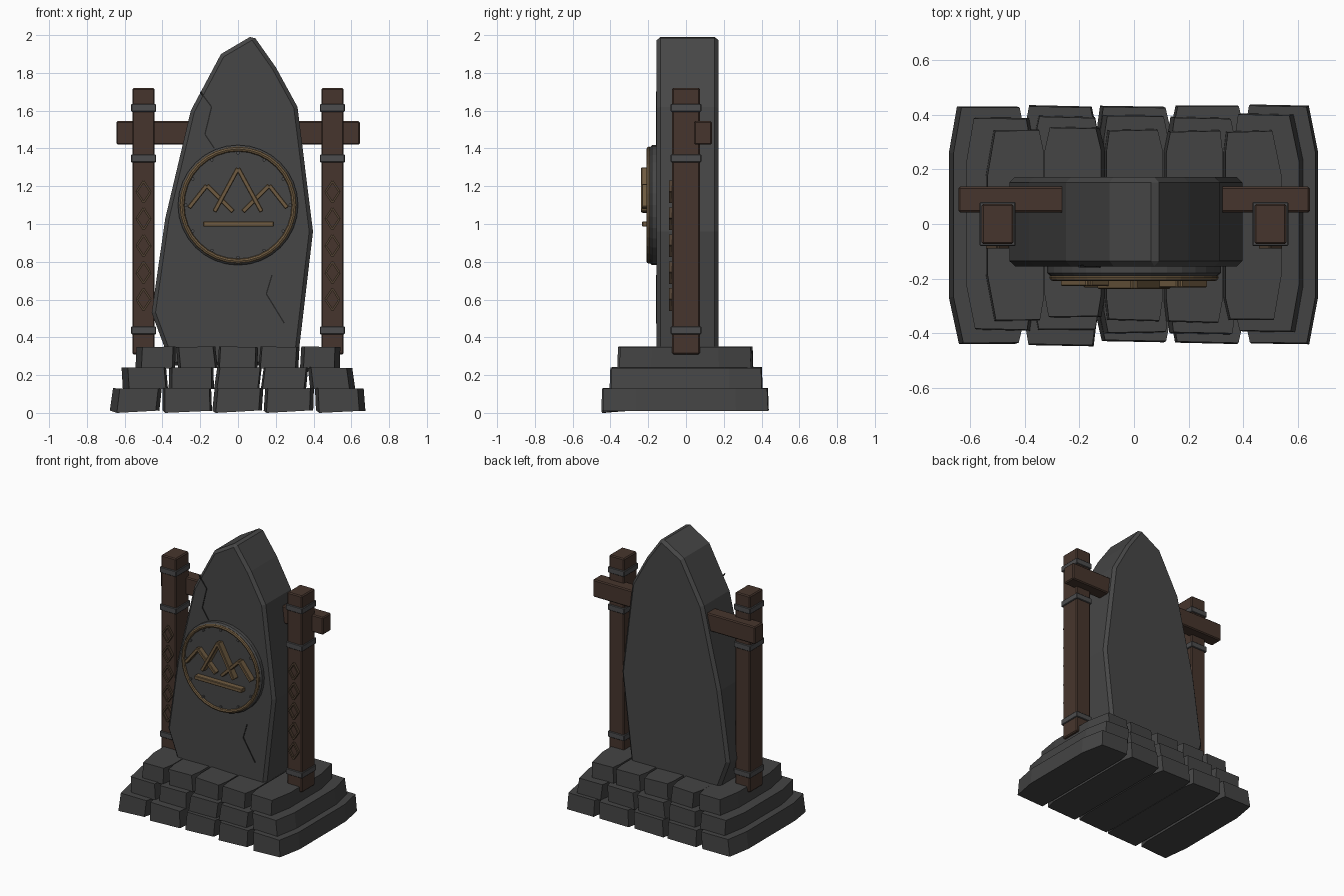
import bpy, bmesh, math, random
from mathutils import Vector

if "Cube" in bpy.data.objects:
    bpy.data.objects.remove(bpy.data.objects["Cube"])

random.seed(7)


def material(name, rgb):
    m = bpy.data.materials.new(name)
    m.diffuse_color = (*rgb, 1)
    m.use_nodes = True
    m.node_tree.nodes["Principled BSDF"].inputs["Base Color"].default_value = m.diffuse_color
    return m


STONE = material("slate_stone", (0.062, 0.062, 0.062))
BASE = material("base_stone", (0.058, 0.058, 0.058))
IRON = material("dark_iron", (0.072, 0.072, 0.074))
WOOD = material("dark_wood", (0.062, 0.036, 0.026))
CARVE = material("carved_trim", (0.078, 0.050, 0.031))
BRONZE = material("aged_bronze", (0.160, 0.105, 0.052))
CRACK = material("crack_shadow", (0.018, 0.018, 0.018))


def finish(name, bm, mat, bevel=0.0):
    bmesh.ops.recalc_face_normals(bm, faces=bm.faces)
    me = bpy.data.meshes.new(name)
    bm.to_mesh(me)
    bm.free()
    ob = bpy.data.objects.new(name, me)
    bpy.context.collection.objects.link(ob)
    me.materials.append(mat)
    if bevel:
        mod = ob.modifiers.new("bevel", 'BEVEL')
        mod.width = bevel
        mod.segments = 1
        mod.limit_method = 'ANGLE'
        mod.angle_limit = math.radians(60)
    return ob


def loft(bm, ring_a, ring_b):
    """Closed prism between two matching rings of points."""
    a = [bm.verts.new(p) for p in ring_a]
    b = [bm.verts.new(p) for p in ring_b]
    n = len(a)
    bm.faces.new(a)
    bm.faces.new(b[::-1])
    for i in range(n):
        bm.faces.new((a[i], b[i], b[(i + 1) % n], a[(i + 1) % n]))


def prism_y(bm, pts, y0, y1):
    """Extrude an x-z outline along y."""
    loft(bm, [(x, y0, z) for x, z in pts], [(x, y1, z) for x, z in pts])


def bar(bm, p, q, width, y0, y1):
    """Straight strip from p to q in the x-z plane."""
    p, q = Vector(p), Vector(q)
    d = (q - p).normalized() * width / 2
    n = Vector((-d.y, d.x))
    prism_y(bm, [p + n, p - n, q - n, q + n], y0, y1)


def box(name, lo, hi, mat, bevel=0.0):
    bm = bmesh.new()
    prism_y(bm, [(lo[0], lo[2]), (hi[0], lo[2]), (hi[0], hi[2]), (lo[0], hi[2])], lo[1], hi[1])
    return finish(name, bm, mat, bevel)


def circle(r, n):
    return [(r * math.cos(2 * math.pi * i / n), 1.10 + r * math.sin(2 * math.pi * i / n))
            for i in range(n)]


# Stepped base: three tiers of five rough slabs running front to back
def jit(s):
    return random.uniform(-s, s)


for t, (hx, hy, z0, z1) in enumerate([(0.675, 0.437, 0.012, 0.13),
                                      (0.618, 0.395, 0.125, 0.24),
                                      (0.545, 0.35, 0.235, 0.35)]):
    bm = bmesh.new()
    w = 2 * hx / 5
    for i in range(5):
        x0, x1 = -hx + i * w + 0.004, -hx + (i + 1) * w - 0.004
        c0 = 0.035 if i == 0 else 0.014
        c1 = 0.035 if i == 4 else 0.014
        k0 = 0.17 if i == 0 else 0.08
        k1 = 0.17 if i == 4 else 0.08
        yf, yb = -hy + jit(0.008), hy + jit(0.008)
        plan = [(x0 + c0 + jit(.006), yf), (x1 - c1 + jit(.006), yf + jit(.006)),
                (x1, yf + k1), (x1, yb - k1),
                (x1 - c1 + jit(.006), yb), (x0 + c0 + jit(.006), yb + jit(.006)),
                (x0, yb - k0), (x0, yf + k0)]
        sx, tilt = jit(0.008), jit(0.04)
        xm = (x0 + x1) / 2
        low = [(x + sx, y, max(0.0, z0 + (x - xm) * tilt)) for x, y in plan]
        top = [(xm + (x - xm) * 0.985 - sx, y * 0.99, z1 + (x - xm) * tilt * 0.7) for x, y in plan]
        if t == 0:
            low[0] = (low[0][0], low[0][1], 0.0)
        loft(bm, low, top)
    finish(("lower", "middle", "upper")[t] + "_base_slabs", bm, BASE)

# Standing stone
outline = [(-0.36, 0.25), (0.305, 0.25), (0.325, 0.35), (0.397, 0.96), (0.315, 1.62),
           (0.20, 1.83), (0.08, 2.0), (-0.09, 1.90), (-0.25, 1.60), (-0.385, 1.03),
           (-0.457, 0.53), (-0.39, 0.35)]
bm = bmesh.new()
prism_y(bm, outline, -0.155, 0.172)
finish("standing_stone", bm, STONE, 0.02)

# Cracks on the stone face
bm = bmesh.new()
for path in ([(-0.20, 1.70), (-0.14, 1.62), (-0.175, 1.475), (-0.125, 1.40)],
             [(0.18, 0.73), (0.15, 0.63), (0.245, 0.475)]):
    for p, q in zip(path, path[1:]):
        bar(bm, p, q, 0.007, -0.159, -0.15)
finish("stone_cracks", bm, CRACK)

# Round plaque with bronze rim and studs
bm = bmesh.new()
prism_y(bm, circle(0.318, 32), -0.192, -0.14)
finish("plaque_disc", bm, STONE, 0.012)

bpy.ops.mesh.primitive_torus_add(major_radius=0.297, minor_radius=0.013, major_segments=32,
                                 minor_segments=8, location=(0, -0.196, 1.10),
                                 rotation=(math.pi / 2, 0, 0))
rim = bpy.context.object
rim.name = "plaque_rim"
rim.data.materials.append(BRONZE)

bm = bmesh.new()
for cx, cz in circle(0.276, 12):
    prism_y(bm, [(cx + 0.009 * math.cos(a * math.pi / 3), cz + 0.009 * math.sin(a * math.pi / 3))
                 for a in range(6)], -0.202, -0.185)
finish("plaque_studs", bm, IRON)

# Raised mountain relief and ground bar
bm = bmesh.new()
for k, path in enumerate(([(-0.26, 1.085), (-0.165, 1.205), (-0.025, 1.065)],
                          [(0.26, 1.085), (0.165, 1.205), (0.025, 1.065)],
                          [(-0.125, 1.065), (0.0, 1.295), (0.125, 1.065)])):
    for p, q in zip(path, path[1:]):
        bar(bm, p, q, 0.024, -0.18, -0.228 - 0.005 * k)
bar(bm, (-0.185, 1.0), (0.19, 1.0), 0.028, -0.18, -0.232)
finish("mountain_relief", bm, BRONZE, 0.004)

# Side posts with iron bands and carved diamonds
for side, s in (("left", -1), ("right", 1)):
    cx = 0.5 * s
    box(side + "_post", (cx - 0.059, -0.074, 0.31), (cx + 0.059, 0.074, 1.72), WOOD, 0.007)
    for z in (0.437, 1.347, 1.615):
        box(side + "_post_band", (cx - 0.066, -0.081, z - 0.021),
            (cx + 0.066, 0.081, z + 0.021), IRON, 0.004)
    bm = bmesh.new()
    for i in range(5):
        z = 0.60 + 0.1425 * i
        d = [(cx, z + 0.057), (cx + 0.037, z), (cx, z - 0.057), (cx - 0.037, z)]
        for j in range(4):
            bar(bm, d[j], d[(j + 1) % 4], 0.011, -0.09, -0.07)
    finish(side + "_post_diamonds", bm, CARVE)

# Cross beam passing through the stone
box("cross_beam", (-0.644, 0.042, 1.42), (0.645, 0.137, 1.545), WOOD, 0.007)
